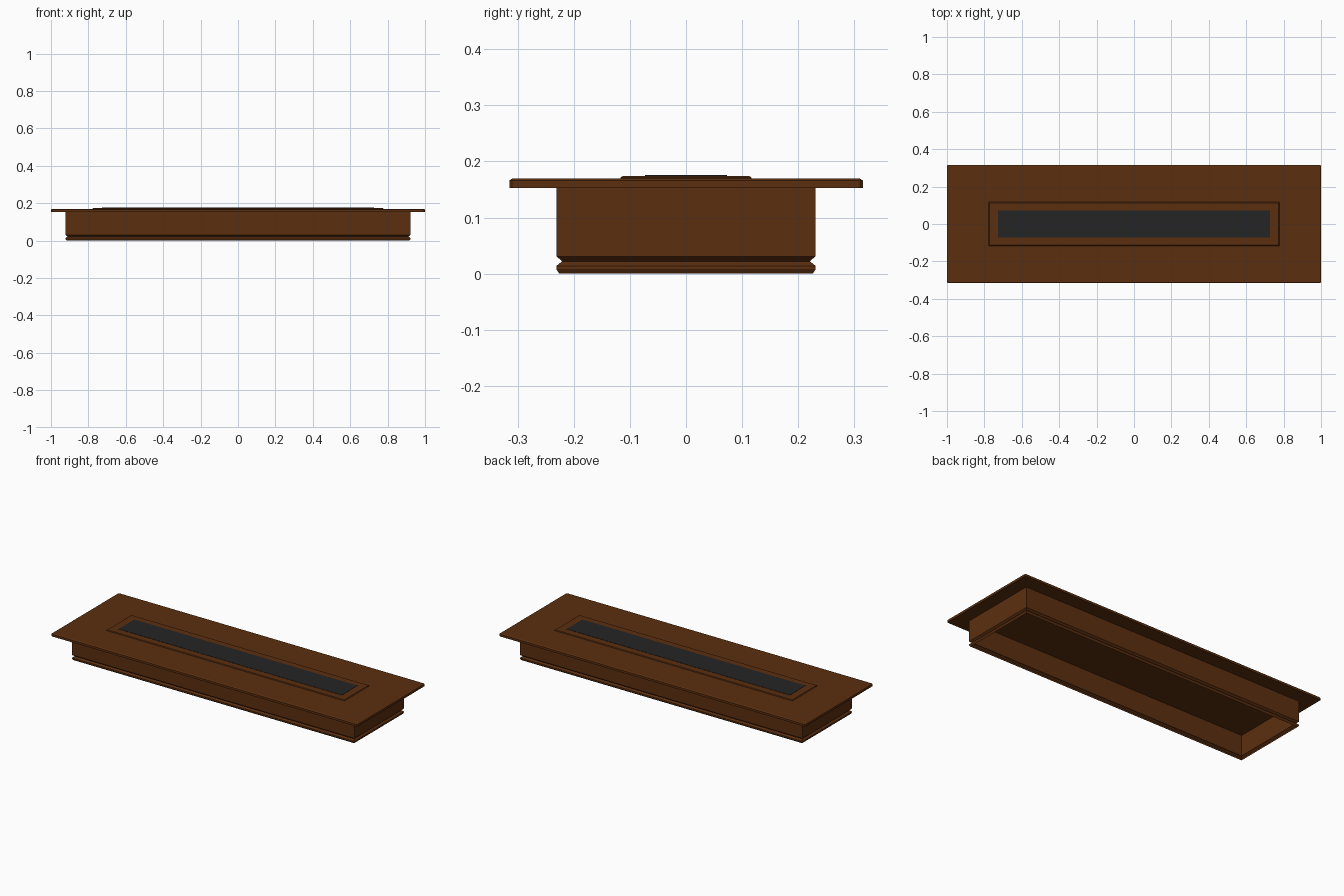
import bpy

if "Cube" in bpy.data.objects:
    bpy.data.objects.remove(bpy.data.objects["Cube"])


def material(name, rgb):
    m = bpy.data.materials.new(name)
    m.diffuse_color = (*rgb, 1)
    m.use_nodes = True
    m.node_tree.nodes["Principled BSDF"].inputs["Base Color"].default_value = m.diffuse_color
    return m


wood = material("brown_wood", (0.105, 0.028, 0.005))
dark = material("charcoal", (0.018, 0.018, 0.018))


def ring(hx, hy, z, cut):
    """Rectangle outline with small cut corners."""
    if cut == 0:
        return [(hx, -hy, z), (hx, hy, z), (-hx, hy, z), (-hx, -hy, z)]
    return [(hx - cut, -hy, z), (hx, -hy + cut, z), (hx, hy - cut, z), (hx - cut, hy, z),
            (-hx + cut, hy, z), (-hx, hy - cut, z), (-hx, -hy + cut, z), (-hx + cut, -hy, z)]


def stack(name, hx, hy, profile, mat, cut=0.0, bottom=True, top=True):
    """Stack rectangles; profile holds (inset, z) pairs from bottom to top."""
    verts, faces = [], []
    for inset, z in profile:
        verts += ring(hx - inset, hy - inset, z, cut)
    n = 8 if cut else 4
    for k in range(len(profile) - 1):
        for i in range(n):
            j = (i + 1) % n
            faces.append((k * n + i, k * n + j, (k + 1) * n + j, (k + 1) * n + i))
    if bottom:
        faces.append(tuple(reversed(range(n))))
    if top:
        faces.append(tuple(range(len(verts) - n, len(verts))))
    me = bpy.data.meshes.new(name)
    me.from_pydata(verts, [], faces)
    me.materials.append(mat)
    ob = bpy.data.objects.new(name, me)
    bpy.context.collection.objects.link(ob)
    return ob


# Hollow skirt, open below, with a V groove above the bottom moulding
stack("skirt", 0.922, 0.231,
      [(0.005, 0), (0, 0.008), (0, 0.014), (0.0105, 0.022), (0, 0.031), (0, 0.153)],
      wood, bottom=False, top=False)

# Overhanging top board with a bevelled upper edge
stack("top_board", 1.0, 0.315, [(0, 0.153), (0, 0.166), (0.006, 0.170)], wood, cut=0.005)

# Raised frame on the board
stack("raised_frame", 0.777, 0.117, [(0, 0.169), (0, 0.171), (0.004, 0.174)], wood)

# Dark inlay panel
stack("inlay_panel", 0.728, 0.073, [(0, 0.173), (0, 0.1755)], dark)
